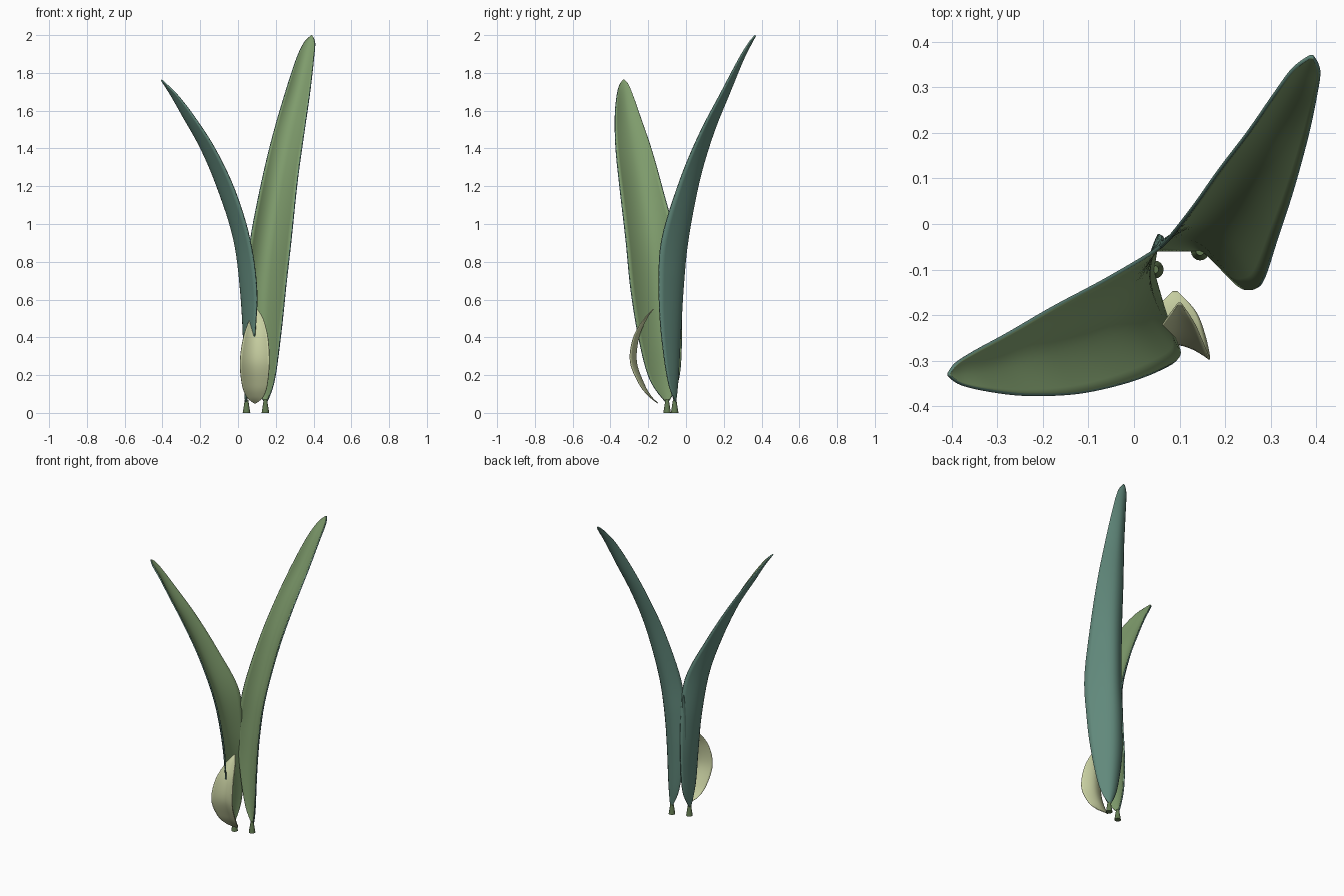
import bpy, bmesh
from mathutils import Vector

old = bpy.data.objects.get("Cube")
if old:
    bpy.data.objects.remove(old, do_unlink=True)


def material(name, color):
    m = bpy.data.materials.new(name)
    m.use_nodes = True
    m.diffuse_color = (*color, 1)
    m.node_tree.nodes["Principled BSDF"].inputs["Base Color"].default_value = (*color, 1)
    return m


inner_green = material("inner leaf green", (0.21, 0.33, 0.15))
outer_teal = material("outer leaf teal", (0.12, 0.25, 0.20))
cream = material("pale sheath cream", (0.58, 0.63, 0.36))
stem_green = material("stem green", (0.12, 0.19, 0.08))


def smooth_rows(rows, steps):
    """Catmull-Rom interpolation through the section rows."""
    pts = [rows[0], *rows, rows[-1]]
    out = []
    for p0, p1, p2, p3 in zip(pts, pts[1:], pts[2:], pts[3:]):
        for i in range(steps):
            t = i / steps
            out.append([b + t / 2 * (c - a + t * (2 * a - 5 * b + 4 * c - d
                        + t * (3 * (b - c) + d - a)))
                        for a, b, c, d in zip(p0, p1, p2, p3)])
    return out + [list(rows[-1])]


def finish(obj):
    bpy.ops.object.select_all(action="DESELECT")
    obj.select_set(True)
    bpy.context.view_layer.objects.active = obj
    bpy.ops.object.shade_smooth_by_angle()


def blade(name, rows, bow_dir, mats, thickness, cols=14, steps=6):
    """Channelled blade; row = height, edge x, edge y, other edge x, y, bow depth."""
    bow_dir = Vector(bow_dir).normalized()
    bm = bmesh.new()
    grid = []
    for z, ax, ay, bx, by, bow in smooth_rows(rows, steps):
        a, b = Vector((ax, ay, z)), Vector((bx, by, z))
        line = []
        for j in range(cols + 1):
            u = 2 * j / cols - 1
            p = a.lerp(b, j / cols) + bow_dir * bow * (1 - abs(u) ** 1.8)
            line.append(bm.verts.new(p))
        grid.append(line)
    for low, high in zip(grid, grid[1:]):
        for j in range(cols):
            bm.faces.new((low[j], low[j + 1], high[j + 1], high[j]))
    bmesh.ops.remove_doubles(bm, verts=bm.verts, dist=0.0001)
    # the first material goes on the hollow side
    bm.normal_update()
    if sum(f.normal.dot(bow_dir) * f.calc_area() for f in bm.faces) > 0:
        bmesh.ops.reverse_faces(bm, faces=bm.faces)
    mesh = bpy.data.meshes.new(name)
    bm.to_mesh(mesh)
    bm.free()
    obj = bpy.data.objects.new(name, mesh)
    bpy.context.collection.objects.link(obj)
    for m in mats:
        mesh.materials.append(m)
    finish(obj)
    shell = obj.modifiers.new("thickness", "SOLIDIFY")
    shell.thickness = thickness
    shell.offset = -1
    shell.material_offset = shell.material_offset_rim = len(mats) - 1
    return obj


# Tall leaf arching to the back left
blade("tall_leaf", [
    (0.055, 0.14, -0.06, 0.15, -0.06, 0.0),
    (0.18, 0.09, -0.06, 0.19, -0.10, 0.03),
    (0.44, 0.05, -0.06, 0.225, -0.135, 0.06),
    (0.68, 0.045, -0.06, 0.25, -0.145, 0.08),
    (0.92, 0.07, -0.045, 0.277, -0.13, 0.09),
    (1.23, 0.13, 0.03, 0.31, -0.035, 0.065),
    (1.48, 0.19, 0.115, 0.345, 0.07, 0.045),
    (1.70, 0.255, 0.20, 0.377, 0.185, 0.035),
    (1.87, 0.31, 0.28, 0.397, 0.275, 0.02),
    (1.96, 0.35, 0.335, 0.405, 0.33, 0.01),
    (2.0, 0.388, 0.364, 0.392, 0.364, 0.0),
], (0, 1, 0), [inner_green, outer_teal], 0.008)

# Shorter leaf arching to the right
blade("short_leaf", [
    (0.055, 0.045, -0.105, 0.045, -0.095, 0.0),
    (0.18, 0.07, -0.19, 0.055, -0.04, 0.025),
    (0.39, 0.09, -0.246, 0.06, -0.025, 0.04),
    (0.65, 0.102, -0.288, 0.066, -0.035, 0.065),
    (0.92, 0.065, -0.315, 0.05, -0.06, 0.075),
    (1.18, -0.015, -0.345, -0.06, -0.125, 0.06),
    (1.40, -0.12, -0.368, -0.175, -0.185, 0.04),
    (1.57, -0.23, -0.372, -0.275, -0.243, 0.03),
    (1.68, -0.315, -0.363, -0.345, -0.28, 0.015),
    (1.74, -0.375, -0.35, -0.385, -0.305, 0.005),
    (1.765, -0.403, -0.332, -0.403, -0.328, 0.0),
], (-1, 0, 0), [inner_green, outer_teal], 0.008)

# Small pale sheath at the front of the base
blade("pale_sheath", [
    (0.05, 0.085, -0.15, 0.095, -0.15, 0.0),
    (0.085, 0.045, -0.195, 0.135, -0.195, 0.01),
    (0.15, 0.022, -0.248, 0.155, -0.248, 0.025),
    (0.27, 0.012, -0.297, 0.165, -0.297, 0.033),
    (0.40, 0.03, -0.28, 0.157, -0.28, 0.028),
    (0.50, 0.065, -0.222, 0.132, -0.222, 0.012),
    (0.55, 0.098, -0.175, 0.102, -0.175, 0.0),
], (0, 1, 0), [cream], 0.004)

# Flared stem stubs under the two leaves
for name, x, y in (("tall_leaf_stem", 0.145, -0.06), ("short_leaf_stem", 0.045, -0.10)):
    bpy.ops.mesh.primitive_cone_add(vertices=16, radius1=0.02, radius2=0.009,
                                    depth=0.07, location=(x, y, 0.035))
    stem = bpy.context.object
    stem.name = name
    stem.data.materials.append(stem_green)
    finish(stem)
